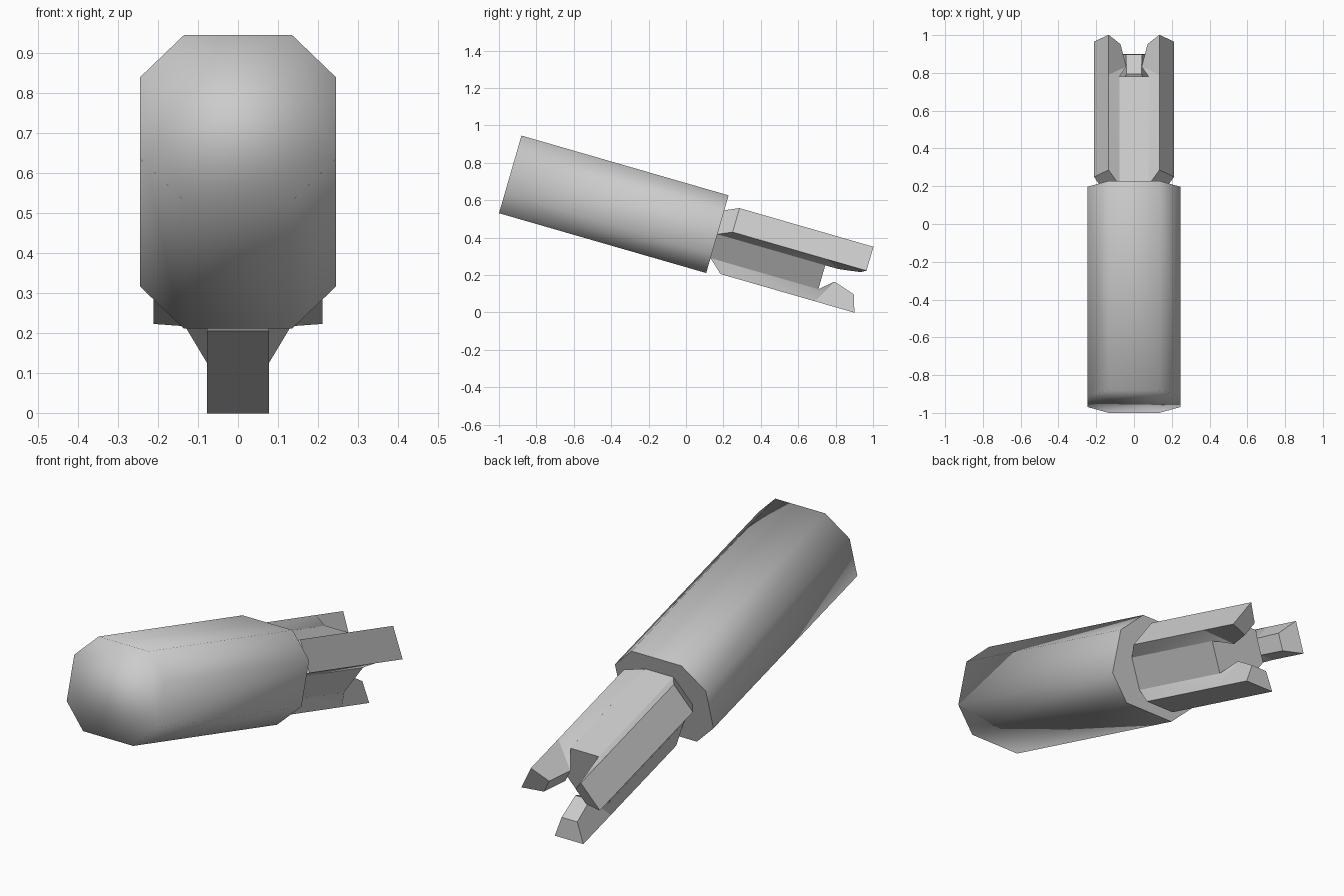
import bpy, bmesh, math
from mathutils import Matrix

if "Cube" in bpy.data.objects:
    bpy.data.objects.remove(bpy.data.objects["Cube"])

grey = bpy.data.materials.new("plain_grey")
grey.use_nodes = True
colour = (0.6, 0.6, 0.6, 1)
grey.diffuse_color = colour
grey.node_tree.nodes["Principled BSDF"].inputs["Base Color"].default_value = colour

# Everything is built along local +y, then tilted down towards the back
TILT = Matrix.Translation((0, 0.168, 0.418)) @ Matrix.Rotation(math.radians(-16.1), 4, 'X')
BODY, CORE, TIP = 1.153, 0.6, 0.82
HALF, INNER, OUTER = 0.077, 0.133, 0.2


def finish(name, bm, matrix=TILT):
    bmesh.ops.recalc_face_normals(bm, faces=bm.faces)
    mesh = bpy.data.meshes.new(name)
    bm.to_mesh(mesh)
    bm.free()
    mesh.materials.append(grey)
    obj = bpy.data.objects.new(name, mesh)
    bpy.context.collection.objects.link(obj)
    obj.matrix_world = matrix
    return obj


def prism(profile, start, end):
    bm = bmesh.new()
    a = [bm.verts.new((x, start, z)) for x, z in profile]
    b = [bm.verts.new((x, end, z)) for x, z in profile]
    n = len(profile)
    for i in range(n):
        j = (i + 1) % n
        bm.faces.new((a[i], a[j], b[j], b[i]))
    bm.faces.new(a)
    bm.faces.new(b)
    return bm


# Body: octagonal bar, softly shaded, with a crisp rear rim
quarter = [(0.245, 0.106), (0.135, 0.216)]
half = quarter + [(-x, z) for x, z in reversed(quarter)]
bm = prism(half + [(-x, -z) for x, z in half], -BODY, 0)
for face in bm.faces:
    face.smooth = True
for edge in bm.edges:
    edge.smooth = not all(v.co.y > -0.01 for v in edge.verts)
finish("body", bm)

# Core: hexagonal shaft behind the body
radius = INNER / math.cos(math.pi / 6)
hexagon = [(radius * math.cos(k * math.pi / 3), radius * math.sin(k * math.pi / 3)) for k in range(6)]
finish("core", prism(hexagon, 0, CORE))

# Prongs: chamfered ribs on alternate core faces, with inward hooked tips
outline = [  # half width, distance along axis, distance from axis
    (HALF, 0, INNER), (HALF, 0.075, OUTER), (HALF, CORE, OUTER), (HALF, TIP, OUTER),
    (0.042, 0.79, 0.107), (0.04, 0.672, 0.07), (HALF, CORE, INNER)]
for k, side in enumerate(("bottom", "left", "right")):
    bm = bmesh.new()
    a = [bm.verts.new((h, s, -r)) for h, s, r in outline]
    b = [bm.verts.new((-h, s, -r)) for h, s, r in outline]
    for row in (a, b):
        for ids in ((0, 1, 2, 6), (6, 2, 5), (2, 3, 4, 5)):
            bm.faces.new([row[i] for i in ids])
    for i in range(7):
        j = (i + 1) % 7
        bm.faces.new((a[i], a[j], b[j], b[i]))
    turn = Matrix.Rotation(-k * math.tau / 3, 4, 'Y')
    prong = finish(side + "_prong", bm, TILT @ turn)
    bpy.ops.object.select_all(action='DESELECT')
    prong.select_set(True)
    bpy.context.view_layer.objects.active = prong
    bpy.ops.object.shade_smooth_by_angle(angle=math.radians(30))
